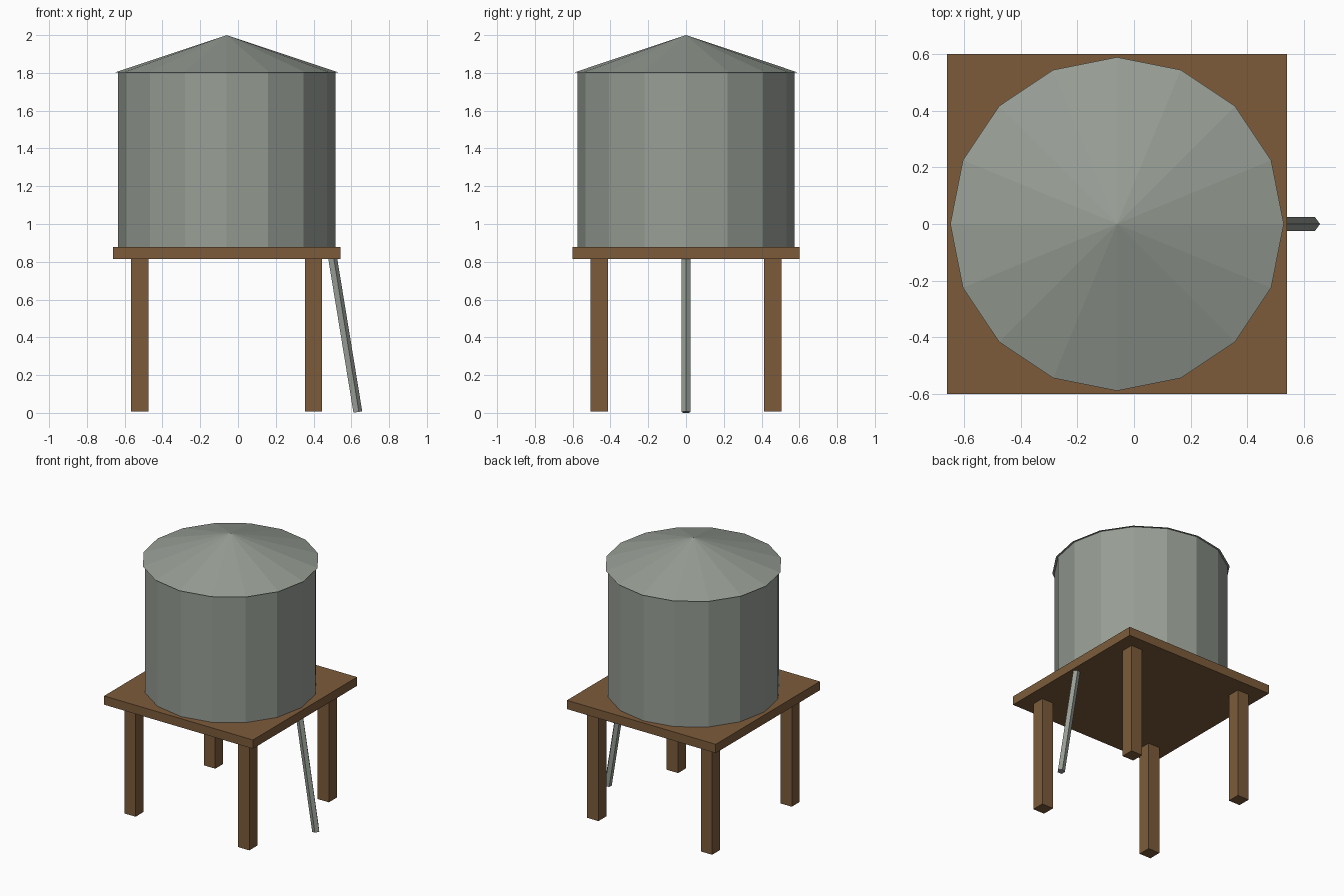
import bpy
from math import radians
from mathutils import Vector

if "Cube" in bpy.data.objects:
    bpy.data.objects.remove(bpy.data.objects["Cube"], do_unlink=True)

CX = -0.06  # tower axis


def make_material(name, rgb):
    mat = bpy.data.materials.new(name)
    mat.use_nodes = True
    mat.diffuse_color = (*rgb, 1)
    mat.node_tree.nodes["Principled BSDF"].inputs["Base Color"].default_value = (*rgb, 1)
    return mat


wood = make_material("brown wood", (0.20, 0.105, 0.042))
metal = make_material("grey metal", (0.31, 0.34, 0.30))


def finish(name, mat):
    obj = bpy.context.object
    obj.name = obj.data.name = name
    obj.data.materials.append(mat)
    return obj


def box(name, center, size, mat):
    bpy.ops.mesh.primitive_cube_add(size=1, location=center)
    obj = finish(name, mat)
    obj.scale = size
    bpy.ops.object.transform_apply(location=False, rotation=False, scale=True)
    return obj


def prism(name, sides, r_bottom, r_top, start, end, mat):
    """Straight or tapered prism between two points, one corner towards +x."""
    start, end = Vector(start), Vector(end)
    axis = end - start
    bpy.ops.mesh.primitive_cone_add(vertices=sides, radius1=r_bottom, radius2=r_top,
                                    depth=axis.length, location=(start + end) / 2)
    obj = finish(name, mat)
    # Turn the first corner from +y to +x, then lean the prism in the xz plane
    obj.rotation_euler = (0, 0, radians(-90))
    bpy.ops.object.transform_apply(location=False, rotation=True, scale=False)
    obj.rotation_euler = Vector((0, 0, 1)).rotation_difference(axis).to_euler()
    return obj


# Wooden stand
box("platform", (CX, 0, 0.846), (1.204, 1.204, 0.064), wood)
for x_name, sx in (("right", -1), ("left", 1)):
    for y_name, sy in (("front", -1), ("back", 1)):
        box(f"{y_name}_{x_name}_leg", (CX + sx * 0.46, sy * 0.46, 0.412),
            (0.092, 0.092, 0.808), wood)

# Tank and conical roof
prism("tank", 16, 0.575, 0.575, (CX, 0, 0.875), (CX, 0, 1.805), metal)
prism("roof", 16, 0.59, 0, (CX, 0, 1.803), (CX, 0, 2.0), metal)

# Leaning drain pipe
prism("drain_pipe", 5, 0.026, 0.026, (0.632, 0, 0.004), (0.492, 0, 0.86), metal)
